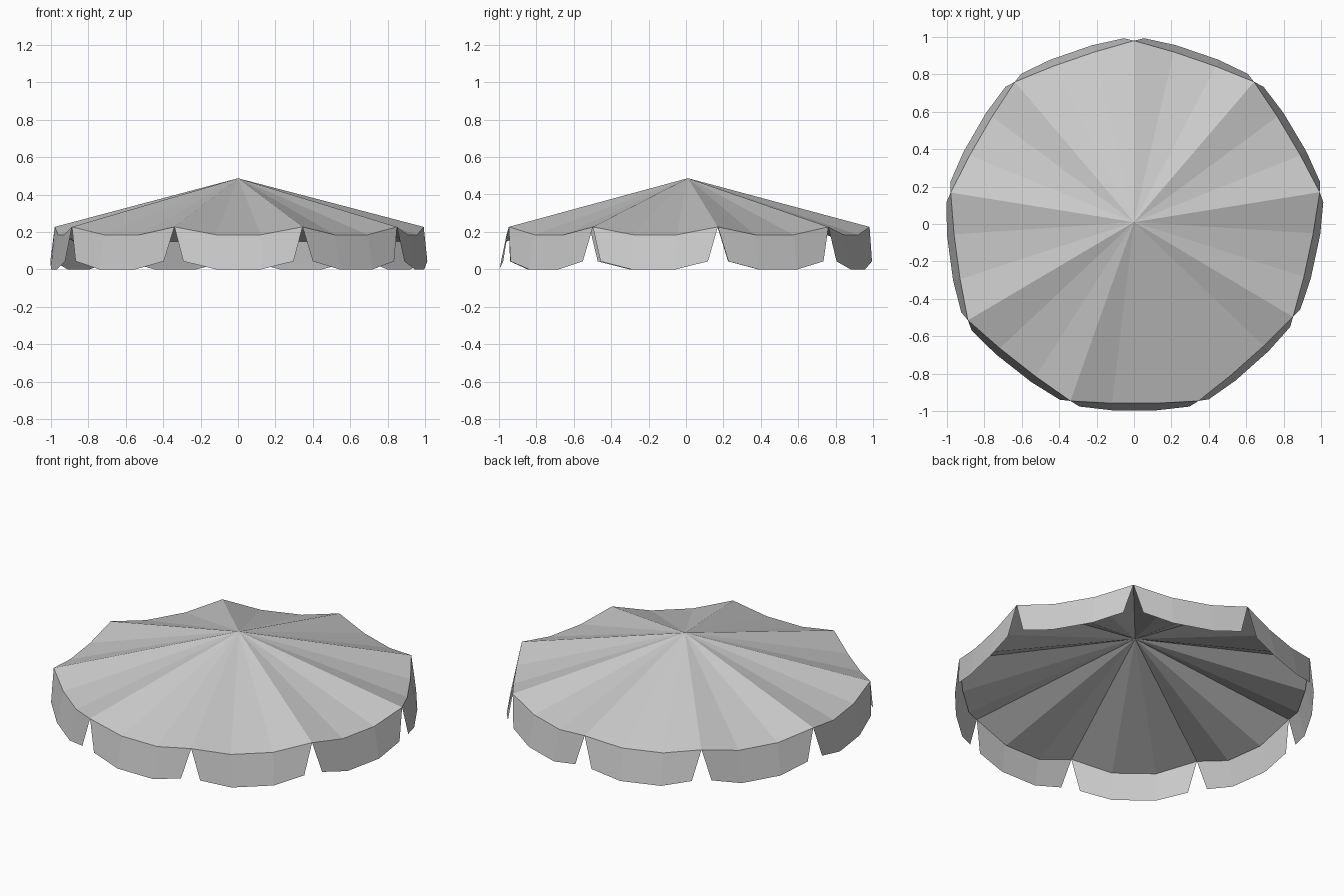
import bpy
from mathutils import Vector

cube = bpy.data.objects.get("Cube")
if cube:
    bpy.data.objects.remove(cube)

grey = bpy.data.materials.new("canvas grey")
grey.use_nodes = True
COLOUR = (0.6, 0.6, 0.6, 1)
grey.diffuse_color = COLOUR
grey.node_tree.nodes["Principled BSDF"].inputs["Base Color"].default_value = COLOUR

# Rib tips, counter-clockwise from the back
RIBS = [Vector(p) for p in (
    (0, 0.98), (-0.637, 0.76), (-0.98, 0.168), (-0.888, -0.515), (-0.34, -0.946),
    (0.345, -0.946), (0.85, -0.497), (0.993, 0.17), (0.642, 0.76))]
RIB_Z, SAG_Z = 0.227, 0.185


def edge_points(a, b, rows):
    """Points along a panel edge; each row is (fraction, outward, height)."""
    along = b - a
    out = Vector((along.y, -along.x)).normalized()
    return [(*(a + along * t + out * o), z) for t, o, z in rows]


def make_part(name, verts, faces):
    mesh = bpy.data.meshes.new(name)
    mesh.from_pydata(verts, [], faces)
    mesh.materials.append(grey)
    mesh.update()
    obj = bpy.data.objects.new(name, mesh)
    bpy.context.collection.objects.link(obj)


def make_cone(name, apex_z, sag_z, flip):
    """Sagging cone with three facets between neighbouring ribs."""
    verts = [(0, 0.01, apex_z)]
    for i, a in enumerate(RIBS):
        b = RIBS[(i + 1) % len(RIBS)]
        verts += edge_points(a, b, [(0, 0, RIB_Z), (0.325, 0.012, sag_z), (0.675, 0.012, sag_z)])
    n = len(verts) - 1
    faces = [(0, i + 1, (i + 1) % n + 1) for i in range(n)]
    if flip:
        faces = [f[::-1] for f in faces]
    make_part(name, verts, faces)


# Canopy cloth and its lining
make_cone("canopy_top", 0.487, SAG_Z, False)
make_cone("canopy_lining", 0.45, 0.15, True)

# Hanging scalloped flaps, one per panel
for i, a in enumerate(RIBS):
    b = RIBS[(i + 1) % len(RIBS)]
    top = edge_points(a, b, [(0, 0, RIB_Z), (0.325, 0.012, SAG_Z),
                             (0.675, 0.012, SAG_Z), (1, 0, RIB_Z)])
    hem = edge_points(a, b, [(0.07, 0.03, 0.043), (0.325, 0.05, 0),
                             (0.675, 0.05, 0), (0.93, 0.03, 0.043)])
    make_part(f"flap_{i + 1}", top + hem, [(k, k + 4, k + 5, k + 1) for k in range(3)])
